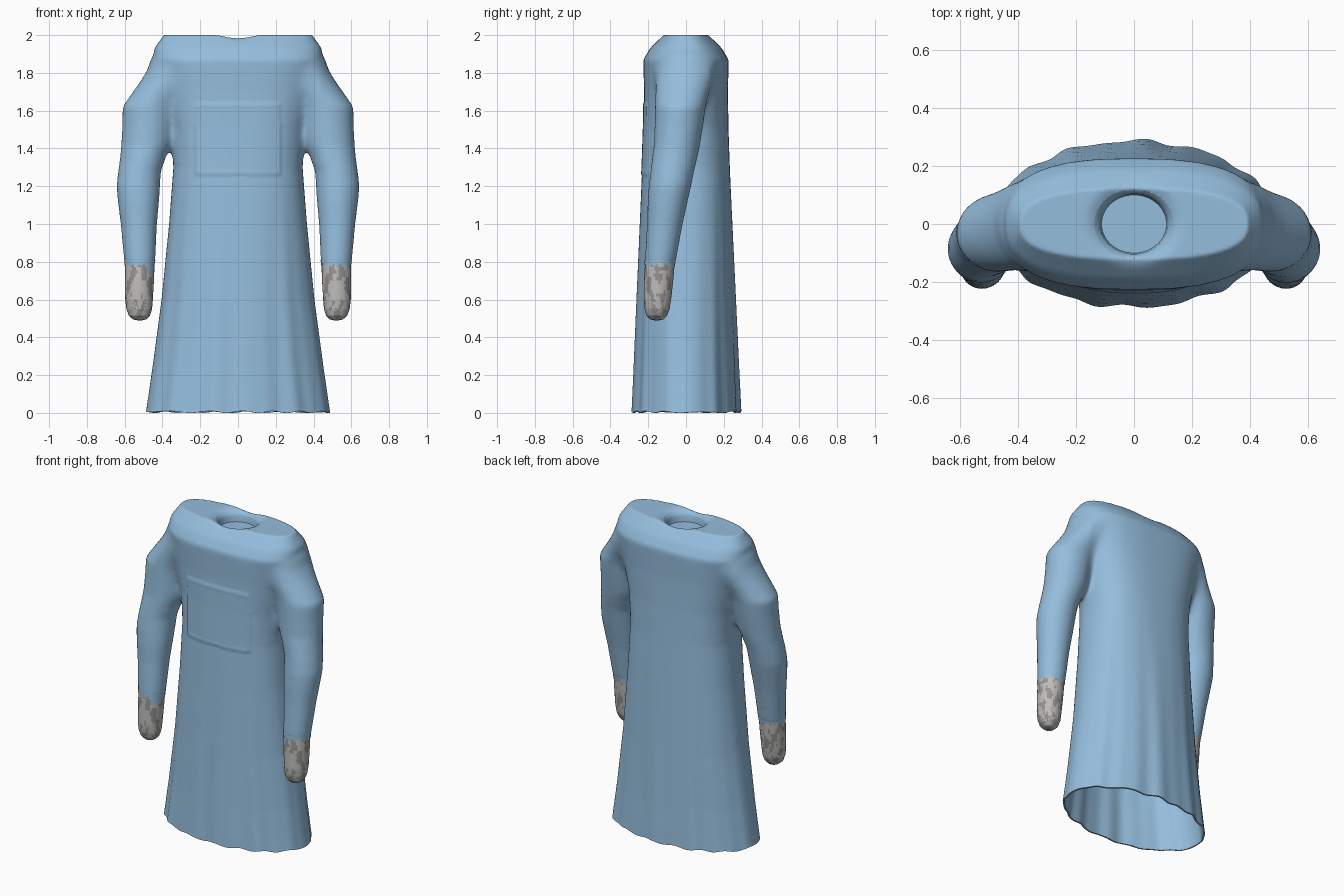
import bpy, bmesh, random
from math import sin, cos, pi, exp, copysign
from mathutils import Vector

random.seed(4)
if "Cube" in bpy.data.objects:
    bpy.data.objects.remove(bpy.data.objects["Cube"], do_unlink=True)


def material(name, rgb):
    m = bpy.data.materials.new(name)
    m.use_nodes = True
    m.diffuse_color = (*rgb, 1)
    bsdf = next(n for n in m.node_tree.nodes if n.type == 'BSDF_PRINCIPLED')
    bsdf.inputs["Base Color"].default_value = (*rgb, 1)
    return m


blue = material("gown blue", (0.30, 0.51, 0.72))
grey = material("glove light grey", (0.52, 0.51, 0.50))
dark = material("glove mid grey", (0.30, 0.295, 0.29))


def make_object(name, bm, mats):
    bmesh.ops.recalc_face_normals(bm, faces=bm.faces)
    mesh = bpy.data.meshes.new(name)
    bm.to_mesh(mesh)
    bm.free()
    ob = bpy.data.objects.new(name, mesh)
    bpy.context.collection.objects.link(ob)
    for m in mats:
        mesh.materials.append(m)
    return ob


def activate(ob):
    bpy.ops.object.select_all(action='DESELECT')
    ob.select_set(True)
    bpy.context.view_layer.objects.active = ob


def apply(ob, kind, **settings):
    activate(ob)
    mod = ob.modifiers.new(kind, kind)
    for key, value in settings.items():
        setattr(mod, key, value)
    bpy.ops.object.modifier_apply(modifier=mod.name)


def shade(ob):
    activate(ob)
    bpy.ops.object.shade_smooth_by_angle(angle=0.8)


def loft(bm, sections, segs=64, steps=1, folds=0.0):
    """Horizontal superellipse rings (z, cx, cy, rx, ry, power), capped."""
    rows = []
    for a, b in zip(sections, sections[1:]):
        rows += [[p + (q - p) * i / steps for p, q in zip(a, b)] for i in range(steps)]
    rows.append(sections[-1])
    rings = []
    for z, cx, cy, rx, ry, power in rows:
        ring = []
        for i in range(segs):
            t = 2 * pi * i / segs
            c, s = cos(t), sin(t)
            # cloth folds deepen toward the hem
            wave = 0.6 * sin(13 * t + 0.6) + 0.4 * sin(21 * t + 2)
            k = 1 + folds * wave * max(0, 1 - z / 1.2) * abs(s)
            ring.append(bm.verts.new((
                cx + k * rx * copysign(abs(c) ** (2 / power), c),
                cy + k * ry * copysign(abs(s) ** (2 / power), s), z)))
        rings.append(ring)
    for lo, hi in zip(rings, rings[1:]):
        for i in range(segs):
            j = (i + 1) % segs
            bm.faces.new((lo[i], lo[j], hi[j], hi[i]))
    bm.faces.new(rings[0][::-1])
    bm.faces.new(rings[-1])


# Gown body and sleeves, fused into one cloth skin
BODY = [(-0.06, 0, 0, 0.497, 0.289, 2), (0.25, 0, 0, 0.452, 0.276, 2),
        (0.6, 0, 0, 0.405, 0.262, 2.1), (1.0, 0, 0, 0.365, 0.245, 2.3),
        (1.3, 0, 0, 0.342, 0.232, 2.5), (1.5, 0, 0, 0.355, 0.225, 2.6),
        (1.7, 0, 0, 0.40, 0.222, 2.7), (1.87, 0, 0, 0.45, 0.226, 2.7),
        (1.93, 0, 0, 0.443, 0.19, 2.6), (2.012, 0, 0, 0.385, 0.11, 2.6)]
SLEEVE = [(0.785, 0.52, -0.138, 0.081, 0.081, 2), (1.0, 0.525, -0.112, 0.096, 0.094, 2),
          (1.12, 0.527, -0.097, 0.109, 0.106, 2), (1.2, 0.528, -0.085, 0.115, 0.112, 2),
          (1.28, 0.521, -0.072, 0.113, 0.115, 2), (1.36, 0.501, -0.058, 0.122, 0.12, 2),
          (1.42, 0.484, -0.048, 0.134, 0.122, 2), (1.52, 0.475, -0.038, 0.137, 0.128, 2),
          (1.62, 0.465, -0.03, 0.146, 0.134, 2), (1.68, 0.425, -0.022, 0.145, 0.14, 2),
          (1.75, 0.37, -0.01, 0.15, 0.155, 2), (1.81, 0.345, 0, 0.138, 0.165, 2),
          (1.88, 0.32, 0, 0.138, 0.16, 2)]


def mirrored(sections, side):
    return [(z, side * x, *rest) for z, x, *rest in sections]


bm = bmesh.new()
loft(bm, BODY, segs=128, steps=4, folds=0.035)
for side in (1, -1):
    loft(bm, mirrored(SLEEVE, side), segs=48, steps=3)
gown = make_object("gown", bm, [blue])
apply(gown, 'REMESH', mode='VOXEL', voxel_size=0.013)
apply(gown, 'SMOOTH', factor=0.5, iterations=7)

# Soften the seam where the sleeves meet the body
seam = gown.vertex_groups.new(name="sleeve_seam")
seam.add([v.index for v in gown.data.vertices
          if 0.27 < abs(v.co.x) < 0.43 and 1.34 < v.co.z < 1.84], 1.0, 'REPLACE')
apply(gown, 'SMOOTH', factor=0.5, iterations=40, vertex_group="sleeve_seam")

# Raised chest panel, and the shallow dip around the collar
for v in gown.data.vertices:
    x, y, z = v.co
    if y < -0.12 and abs(x) < 0.225 and 1.26 < z < 1.64:
        border = min(0.225 - abs(x), z - 1.26, 1.64 - z)
        v.co.y -= 0.006 if border < 0.02 else 0.004
    if z > 1.85:
        r = ((x / 0.12) ** 2 + (y / 0.11) ** 2) ** 0.5
        v.co.z = min(z, 2.0) - 0.018 * exp(-(max(r - 1, 0) / 0.25) ** 2)

# Neck recess with a rolled rim
bm = bmesh.new()
loft(bm, [(1.925, 0, 0, 0.112, 0.10, 2), (1.96, 0, 0, 0.117, 0.104, 2),
          (1.973, 0, 0, 0.122, 0.109, 2), (1.985, 0, 0, 0.135, 0.121, 2),
          (2.1, 0, 0, 0.27, 0.24, 2)])
cutter = make_object("neck_cutter", bm, [blue])
cutter.hide_render = True
apply(gown, 'BOOLEAN', operation='DIFFERENCE', solver='EXACT', object=cutter)
bpy.data.objects.remove(cutter, do_unlink=True)

# Open, uneven hem
bm = bmesh.new()
bm.from_mesh(gown.data)
bmesh.ops.bisect_plane(bm, geom=bm.verts[:] + bm.edges[:] + bm.faces[:],
                       plane_co=Vector(), plane_no=Vector((0, 0, -1)), clear_outer=True)
for v in bm.verts:
    if v.co.z < 0.02:
        lift = 0.005 * (1 + sin(v.co.x * 37 + v.co.y * 20))
        v.co.z += lift * (1 - v.co.z / 0.02)
for f in bm.faces:
    f.material_index = 0
bm.to_mesh(gown.data)
bm.free()
apply(gown, 'SOLIDIFY', thickness=0.01, offset=-1)
shade(gown)

# Mitten hands with streaky grey mottling
HAND = [(0.49, 0.52, -0.155, 0.012, 0.012, 2), (0.495, 0.521, -0.155, 0.035, 0.034, 2),
        (0.515, 0.522, -0.155, 0.056, 0.054, 2), (0.55, 0.523, -0.153, 0.068, 0.066, 2),
        (0.6, 0.524, -0.151, 0.073, 0.072, 2), (0.7, 0.522, -0.145, 0.077, 0.077, 2),
        (0.81, 0.52, -0.137, 0.079, 0.079, 2)]
for side, label in ((1, "left"), (-1, "right")):
    bm = bmesh.new()
    loft(bm, mirrored(HAND, side), segs=48, steps=6)
    for f in bm.faces:
        c = f.calc_center_median()
        patch = sin(c.x * 120 + 2 * sin(c.z * 40)) + sin(c.y * 110 + c.z * 25)
        f.material_index = int(patch + random.uniform(-0.8, 0.8) > 0.35)
        # scrap of sleeve cloth over the inner side of one hand
        if side < 0 and c.x > -0.485 and c.y < -0.15 and c.z > 0.735:
            f.material_index = 2
    shade(make_object(label + "_hand", bm, [grey, dark, blue]))

    # Ragged cuff hanging over the top of the hand
    bm = bmesh.new()
    loft(bm, mirrored([(0.775, 0.52, -0.139, 0.081, 0.081, 2),
                       (0.81, 0.52, -0.137, 0.0825, 0.0825, 2)], side), segs=48)
    for v in bm.verts:
        if v.co.z < 0.79:
            v.co.z += random.choice((0, 0.01, 0.02))
    bmesh.ops.delete(bm, geom=[f for f in bm.faces if len(f.verts) > 4], context='FACES_ONLY')
    shade(make_object(label + "_cuff", bm, [blue]))
